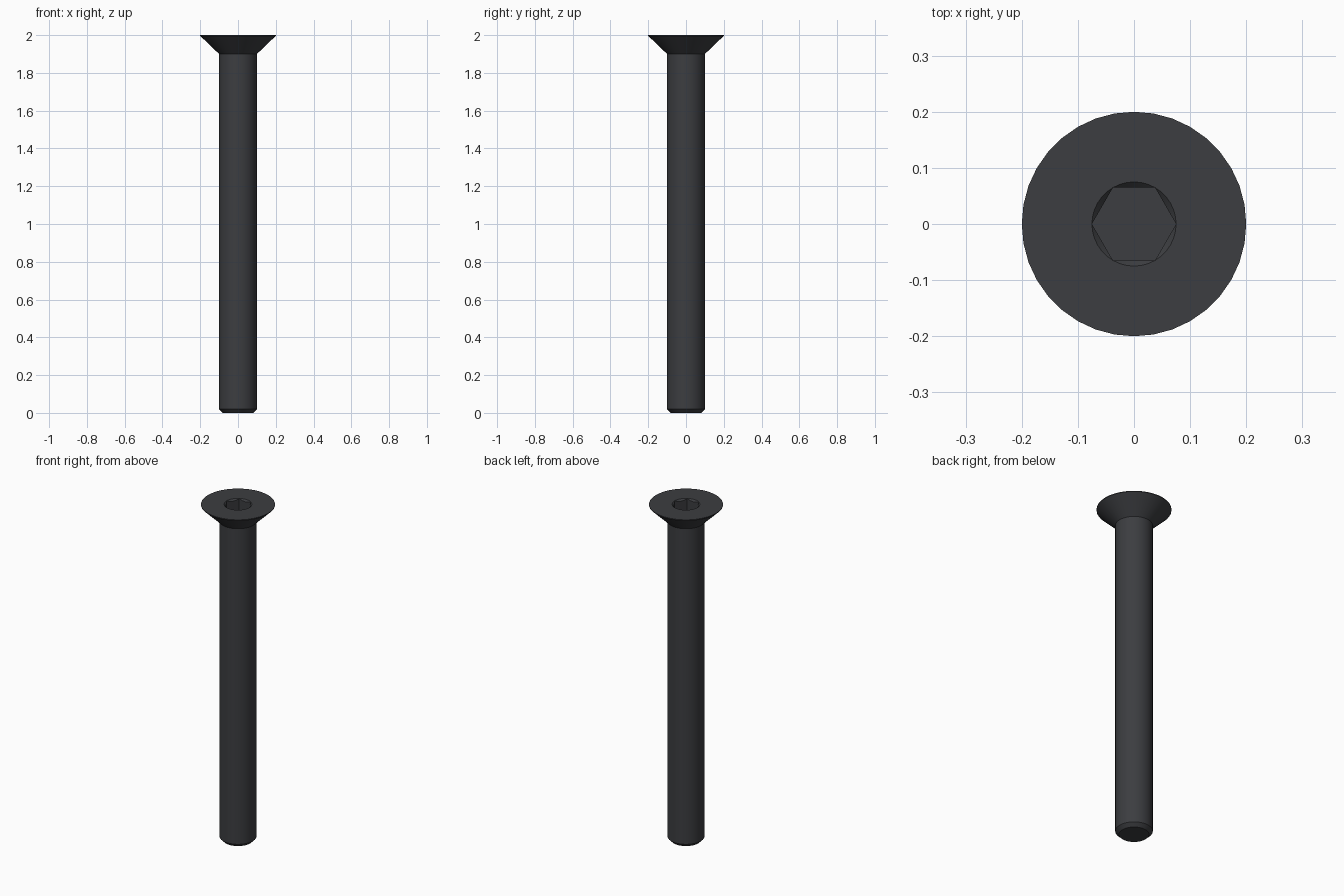
import bpy, bmesh, math

if "Cube" in bpy.data.objects:
    bpy.data.objects.remove(bpy.data.objects["Cube"])

N = 36            # sides around the axis (multiple of six for the hex socket)
SOCKET_R = 0.075  # corner radius of the hex socket
TOP = 2.0


def circle(r, z):
    return [(r * math.cos(2 * math.pi * i / N), r * math.sin(2 * math.pi * i / N), z)
            for i in range(N)]


def hexagon(z=None):
    """Hex outline with N points; with no z the points lie on the lead-in cone."""
    pts = []
    for i in range(N):
        a = 2 * math.pi * i / N
        off = a % (math.pi / 3) - math.pi / 6
        r = SOCKET_R * math.cos(math.pi / 6) / math.cos(off)
        pz = TOP - (SOCKET_R - r) if z is None else z
        pts.append((r * math.cos(a), r * math.sin(a), pz))
    return pts


# Rings from the tip up the shank, over the head and down into the socket
rings = [circle(0.08, 0), circle(0.1, 0.02), circle(0.1, 1.9),
         circle(0.2, 1.996), circle(0.2, TOP), circle(SOCKET_R, TOP),
         hexagon(), hexagon(TOP - 0.1)]

bm = bmesh.new()
loops = [[bm.verts.new(p) for p in ring] for ring in rings]
for lo, hi in zip(loops, loops[1:]):
    for i in range(N):
        j = (i + 1) % N
        bm.faces.new((lo[i], lo[j], hi[j], hi[i]))
bm.faces.new(loops[0][::-1])   # tip
bm.faces.new(loops[-1])        # socket floor
bmesh.ops.remove_doubles(bm, verts=bm.verts, dist=1e-5)
bmesh.ops.recalc_face_normals(bm, faces=bm.faces)

mesh = bpy.data.meshes.new("countersunk_screw")
bm.to_mesh(mesh)
bm.free()
screw = bpy.data.objects.new("countersunk_screw", mesh)
bpy.context.collection.objects.link(screw)

# Dark steel finish
steel = bpy.data.materials.new("dark_steel")
steel.diffuse_color = (0.045, 0.047, 0.052, 1)
steel.use_nodes = True
steel.node_tree.nodes["Principled BSDF"].inputs["Base Color"].default_value = steel.diffuse_color
mesh.materials.append(steel)

bpy.context.view_layer.objects.active = screw
screw.select_set(True)
bpy.ops.object.shade_smooth_by_angle(angle=math.radians(25))
